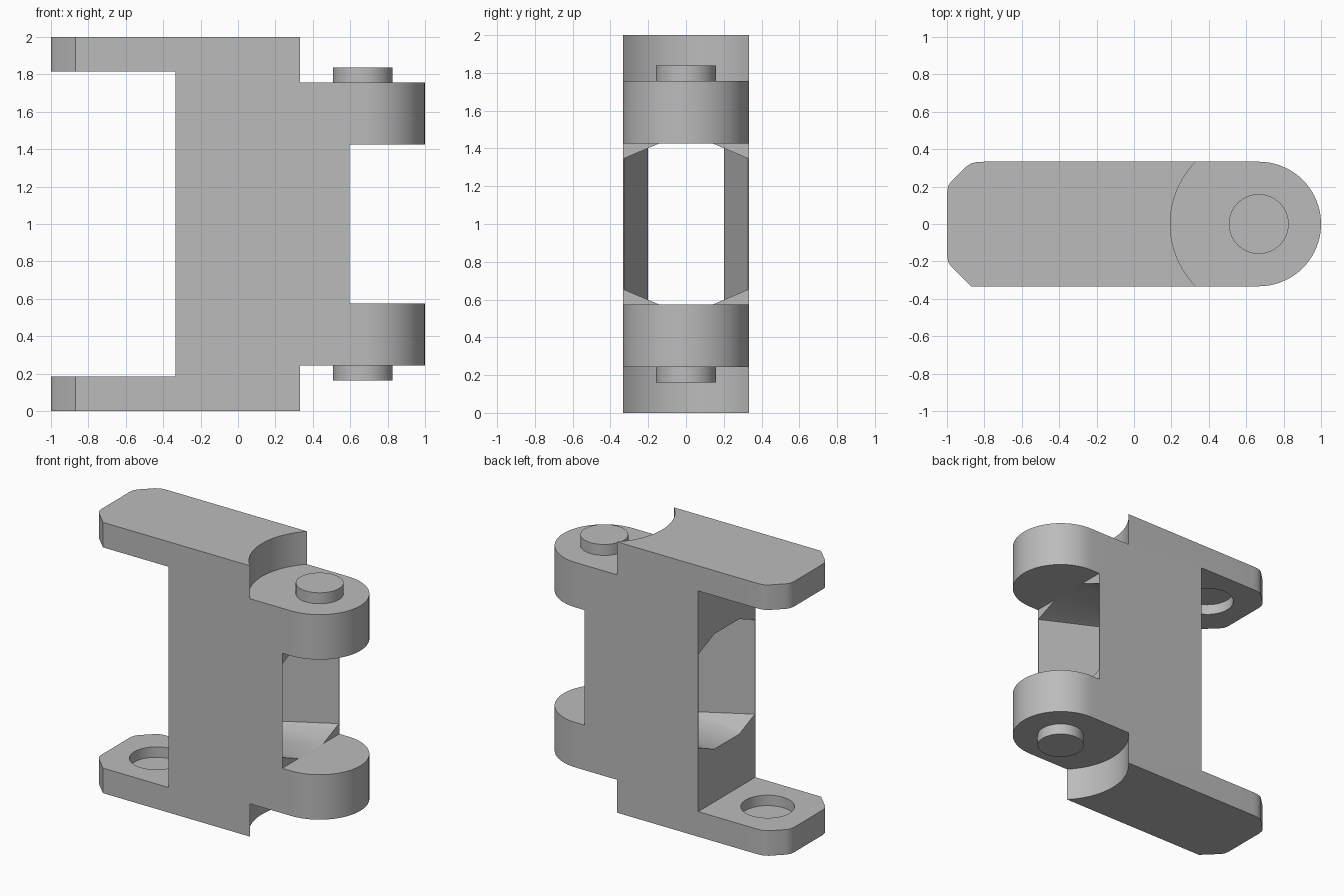
import bpy, bmesh
from math import cos, sin, pi, radians
from mathutils import Vector

if "Cube" in bpy.data.objects:
    bpy.data.objects.remove(bpy.data.objects["Cube"], do_unlink=True)

HALF = 0.333            # half the width
PIN_X = 0.667           # hinge axis, mirrored for the sockets
LOW, HIGH = 0.575, 1.425  # window floor and ceiling

grey = bpy.data.materials.new("plain grey")
grey.use_nodes = True
grey.diffuse_color = (0.5, 0.5, 0.5, 1)
grey.node_tree.nodes["Principled BSDF"].inputs["Base Color"].default_value = (0.5, 0.5, 0.5, 1)


def prism(name, points, axis, start, end):
    """Extrude a closed outline along one axis; points hold the other two in order."""
    bm = bmesh.new()
    verts = []
    for p in points:
        co = list(p)
        co.insert("xyz".index(axis), start)
        verts.append(bm.verts.new(co))
    face = bm.faces.new(verts)
    moved = bmesh.ops.extrude_face_region(bm, geom=[face])["geom"]
    step = Vector([end - start if a == axis else 0 for a in "xyz"])
    bmesh.ops.translate(bm, vec=step, verts=[g for g in moved if isinstance(g, bmesh.types.BMVert)])
    bmesh.ops.recalc_face_normals(bm, faces=bm.faces)
    mesh = bpy.data.meshes.new(name)
    bm.to_mesh(mesh)
    bm.free()
    obj = bpy.data.objects.new(name, mesh)
    bpy.context.collection.objects.link(obj)
    mesh.materials.append(grey)
    return obj


def arc(x, r, a0, a1, n):
    return [(x + r * cos(a0 + (a1 - a0) * i / n), r * sin(a0 + (a1 - a0) * i / n))
            for i in range(n + 1)]


def cylinder(name, x, r, z0, z1, n=64):
    return prism(name, arc(x, r, 0, 2 * pi, n)[:-1], "z", z0, z1)


def combine(target, tool, operation):
    """Apply a boolean and remove its tool."""
    mod = target.modifiers.new(operation, "BOOLEAN")
    mod.operation, mod.object, mod.solver = operation, tool, "EXACT"
    bpy.context.view_layer.update()
    graph = bpy.context.evaluated_depsgraph_get()
    mesh = bpy.data.meshes.new_from_object(target.evaluated_get(graph))
    target.modifiers.clear()
    target.data = mesh
    bpy.data.objects.remove(tool, do_unlink=True)


# Body: plan outline with a clipped left end and a round hinge end
plan = [(-0.87, -HALF), (-0.975, -0.23), (-0.993, -0.205), (-1, -0.17),
        (-1, 0.17), (-0.993, 0.205), (-0.975, 0.23), (-0.895, 0.308),
        (-0.87, 0.324), (-0.84, 0.331), (-0.8, HALF)]
plan += arc(PIN_X, HALF, pi / 2, -pi / 2, 40)
body = prism("link_body", plan, "z", 0, 2)

# Gap between the two left plates
combine(body, prism("left_gap", [(-1.2, 0.185), (-HALF, 0.185), (-HALF, 1.815), (-1.2, 1.815)],
                    "y", -1, 1), "DIFFERENCE")

# Tunnel: waisted between the walls, with chamfered corners
tunnel = prism("tunnel", [(-0.35, -0.332), (0.13, -0.2), (0.61, -0.332),
                          (0.61, 0.332), (0.13, 0.2), (-0.35, 0.332)], "z", LOW, HIGH)
section = []
for z, rise in ((LOW, 0.1), (HIGH, -0.1)):
    row = [(-0.38, z + rise), (-0.145, z), (0.145, z), (0.38, z + rise)]
    section += row if rise > 0 else row[::-1]
combine(tunnel, prism("tunnel_section", section, "x", -1, 1), "INTERSECT")
combine(body, tunnel, "DIFFERENCE")

# Gap between the two hinge knuckles
combine(body, prism("right_gap", [(0.595, LOW), (1.2, LOW), (1.2, HIGH), (0.595, HIGH)],
                    "y", -1, 1), "DIFFERENCE")

# Top and bottom: clearance scoop, hinge pin and blind socket
for side in (-1, 1):
    def at(d):
        return 1 + side * d
    combine(body, cylinder("scoop", PIN_X, 0.473, at(0.757), at(1.2), 96), "DIFFERENCE")
    combine(body, cylinder("pin", PIN_X, 0.16, at(0.7), at(0.838)), "UNION")
    combine(body, cylinder("socket", -PIN_X, 0.18, at(0.7), at(0.892)), "DIFFERENCE")

bpy.ops.object.select_all(action="DESELECT")
body.select_set(True)
bpy.context.view_layer.objects.active = body
bpy.ops.object.shade_smooth_by_angle(angle=radians(25))
